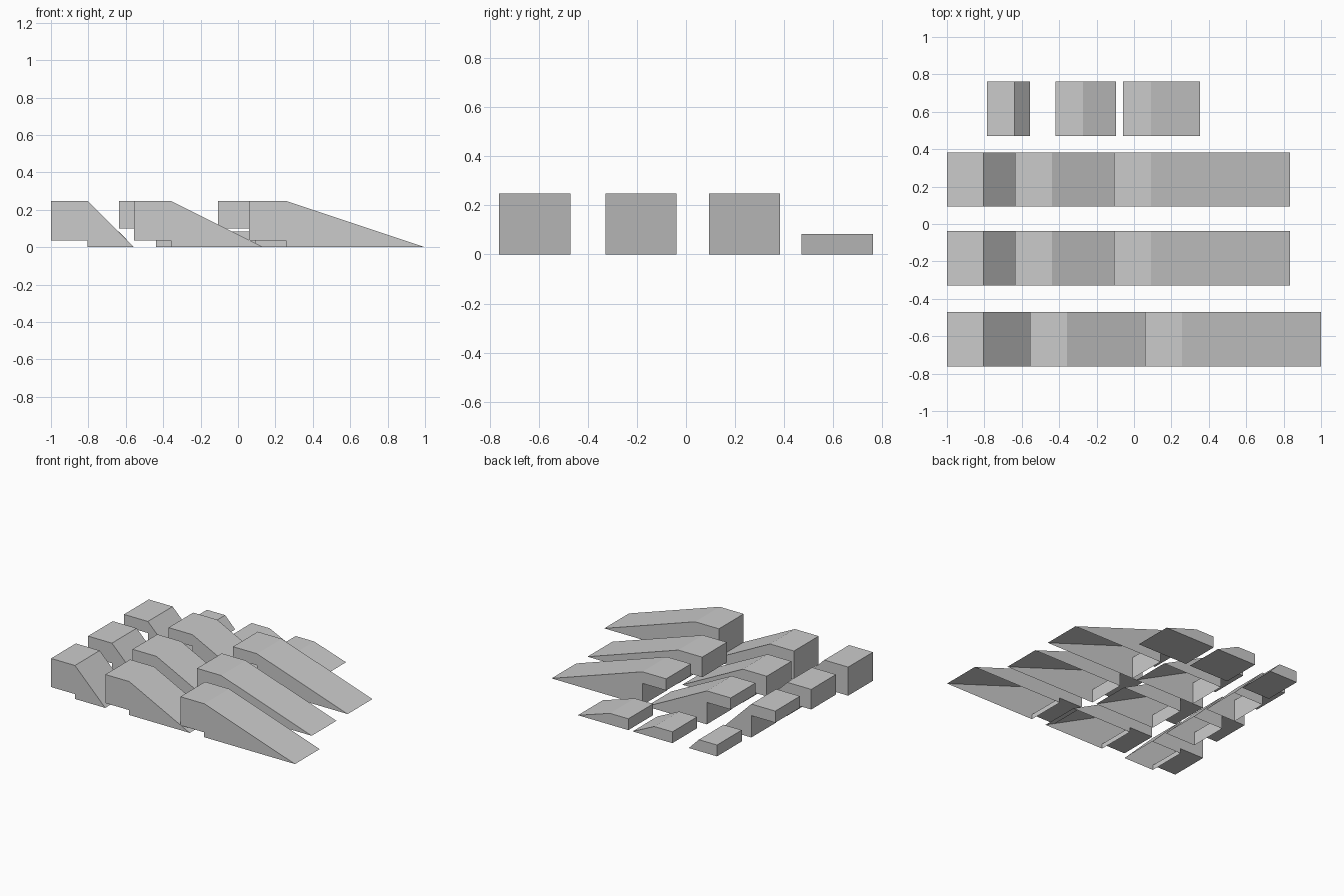
import bpy

if "Cube" in bpy.data.objects:
    bpy.data.objects.remove(bpy.data.objects["Cube"])

H = 0.248      # wedge height
SHELF = 0.196  # length of the flat top


def extrude_profile(name, profile, y0, y1, open_edge=None):
    """Extrude an x/z outline along y, optionally leaving one side open."""
    n = len(profile)
    verts = [(x, y, z) for y in (y0, y1) for x, z in profile]
    faces = [tuple(range(n)), tuple(range(2 * n - 1, n - 1, -1))]
    faces += [(i, i + n, (i + 1) % n + n, (i + 1) % n)
              for i in range(n) if i != open_edge]
    mesh = bpy.data.meshes.new(name)
    mesh.from_pydata(verts, [], faces)
    mesh.update()
    obj = bpy.data.objects.new(name, mesh)
    bpy.context.collection.objects.link(obj)


def notched_wedge(name, x, run, under, y0, y1):
    """Hollow wedge: shelf over a notch, ramp to the ground, open underside."""
    k = x + SHELF
    extrude_profile(name, [(x, under), (k, under), (k, 0), (k + H * run, 0),
                           (k, H), (x, H)], y0, y1, open_edge=2)


# Three rows of notched wedges, shelves getting thinner towards the back
rows = [("front", -0.761, 0.036, (-1.0, -0.555, 0.06)),
        ("middle", -0.328, 0.099, (-1.0, -0.635, -0.106)),
        ("rear", 0.093, 0.162, (-1.0, -0.635, -0.106))]
for label, y, under, starts in rows:
    for run, x in enumerate(starts, 1):
        notched_wedge(f"{label}_wedge_{run}", x, run, under, y, y + 0.29)

# Back row of low solid wedges without notches
low = [(-0.787, -0.638, -0.556), (-0.421, -0.273, -0.095), (-0.06, 0.091, 0.353)]
for i, (x, k, tip) in enumerate(low, 1):
    extrude_profile(f"low_wedge_{i}", [(x, 0), (tip, 0), (k, 0.084), (x, 0.084)],
                    0.471, 0.761)
